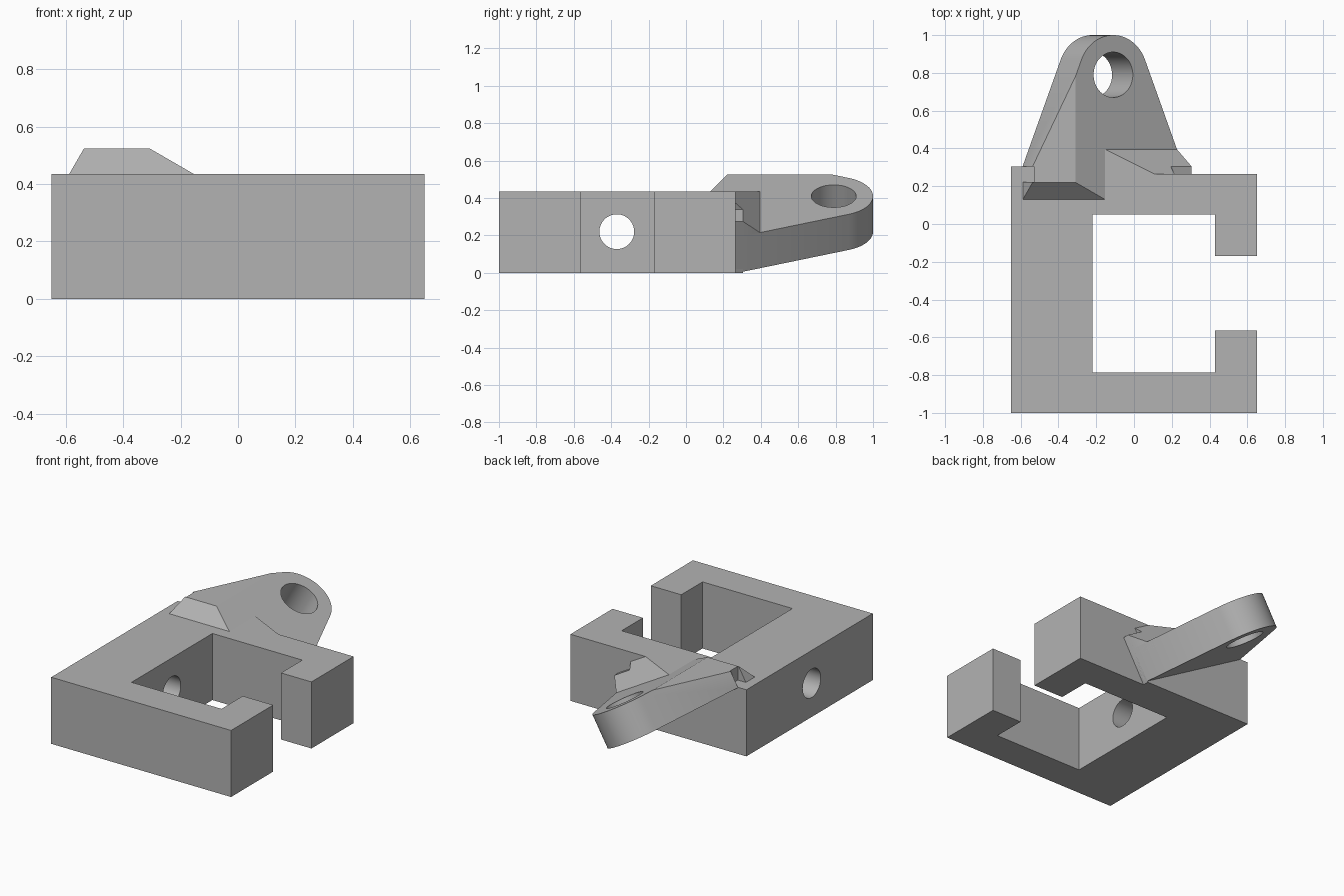
import bpy, bmesh, math
from mathutils import Matrix, Vector

cube = bpy.data.objects.get("Cube")
if cube:
    bpy.data.objects.remove(cube, do_unlink=True)

grey = bpy.data.materials.new("plain grey")
grey.use_nodes = True
colour = (0.45, 0.45, 0.45, 1)
grey.diffuse_color = colour
grey.node_tree.nodes["Principled BSDF"].inputs["Base Color"].default_value = colour

# Tilted frame of the lug: local x across, local z out of its upper face
TILT = Matrix.Translation((-0.11, 0, 0.41)) @ Matrix.Rotation(math.radians(30), 4, "Y")
TOP = 0.435


def prism(name, points, low, high, matrix=Matrix(), cuts=()):
    """Extrude a profile, then trim it by planes (point, outward normal)."""
    bm = bmesh.new()
    face = bm.faces.new([bm.verts.new((x, y, low)) for x, y in points])
    moved = bmesh.ops.extrude_face_region(bm, geom=[face])["geom"]
    verts = [v for v in moved if isinstance(v, bmesh.types.BMVert)]
    bmesh.ops.translate(bm, verts=verts, vec=(0, 0, high - low))
    bm.transform(matrix)
    for point, normal in cuts:
        geom = bm.verts[:] + bm.edges[:] + bm.faces[:]
        cut = bmesh.ops.bisect_plane(bm, geom=geom, plane_co=point, plane_no=normal,
                                     clear_outer=True)["geom_cut"]
        edges = [e for e in cut if isinstance(e, bmesh.types.BMEdge)]
        if edges:
            bmesh.ops.contextual_create(bm, geom=edges)
    bmesh.ops.recalc_face_normals(bm, faces=bm.faces[:])
    mesh = bpy.data.meshes.new(name)
    bm.to_mesh(mesh)
    bm.free()
    mesh.materials.append(grey)
    obj = bpy.data.objects.new(name, mesh)
    bpy.context.collection.objects.link(obj)
    return obj


def rect(x0, x1, y0, y1):
    return [(x0, y0), (x1, y0), (x1, y1), (x0, y1)]


def circle(x, y, r, n=64):
    return [(x + r * math.cos(2 * math.pi * i / n), y + r * math.sin(2 * math.pi * i / n))
            for i in range(n)]


def subtract(obj, cutter):
    cutter.hide_render = True
    mod = obj.modifiers.new("cut", "BOOLEAN")
    mod.operation, mod.solver, mod.object = "DIFFERENCE", "EXACT", cutter
    bpy.context.view_layer.objects.active = obj
    bpy.ops.object.modifier_apply(modifier=mod.name)
    bpy.data.objects.remove(cutter, do_unlink=True)


def tilted(u, s):
    return TILT @ Vector((u, 0, s))


across = TILT.to_3x3() @ Vector((1, 0, 0))
outward = TILT.to_3x3() @ Vector((0, 0, 1))

# C-shaped body with a cross bore in its closed side
body = prism("clamp_body", [
    (-0.65, -1), (0.65, -1), (0.65, -0.565), (0.43, -0.565), (0.43, -0.785),
    (-0.22, -0.785), (-0.22, 0.05), (0.43, 0.05), (0.43, -0.17), (0.65, -0.17),
    (0.65, 0.265), (-0.65, 0.265)], 0, TOP)
bore = Matrix.Translation((0, -0.37, 0.22)) @ Matrix.Rotation(math.pi / 2, 4, "Y")
subtract(body, prism("bore_cutter", circle(0, 0, 0.093), -0.8, -0.1, bore))

# Tapered outline with a round tip, tangent to the sides
HALF, BASE, CENTRE, R = 0.427, 0.305, 0.79, 0.21
drop = CENTRE - BASE
start = math.acos(R / math.hypot(HALF, drop)) - math.atan2(drop, HALF)
steps = 40
tip = [start + (math.pi - 2 * start) * i / steps for i in range(steps + 1)]
outline = ([(-HALF, 0.06), (HALF, 0.06), (HALF, BASE)]
           + [(R * math.cos(a), CENTRE + R * math.sin(a)) for a in tip]
           + [(-HALF, BASE)])

# Tilted lug, flattened on top and chamfered in front
lug = prism("tilted_lug", outline, -0.22, 0, TILT, [
    ((0, 0, 0.525), (0, 0, 1)),
    ((0, 0, 0), (0, 0, -1)),
    ((0, 0.22, 0.525), (0, -1, 1))])
subtract(lug, prism("eye_cutter", circle(0, CENTRE, 0.12), -0.5, 0.3, TILT))
subtract(lug, prism("corner_cutter", rect(-0.8, -0.53, 0.222, BASE), TOP, 0.7))

# Sloping gusset between the lug and the body, notched at its outer end
gusset = prism("gusset", outline, -0.05, 0.13, TILT, [
    (tilted(0, 0) + Vector((0, 0.395, 0)), outward + Vector((0, 1, 0))),
    ((0, 0, TOP), (0, 0, 1))])
subtract(gusset, prism("notch_cutter", rect(0.3, 0.6, 0.2, BASE), 0.09, 0.3, TILT))

# Raised pad on the back wall beneath the lug
pad = prism("back_pad", rect(-0.65, 0.6, 0.1, BASE), 0, TOP, Matrix(), [
    (tilted(HALF, 0), across),
    (tilted(0, 0.09), outward)])

# Smooth the round surfaces and keep the edges crisp
bpy.ops.object.select_all(action="DESELECT")
for part in (body, lug, gusset, pad):
    part.select_set(True)
bpy.context.view_layer.objects.active = body
bpy.ops.object.shade_smooth_by_angle(angle=math.radians(25))
